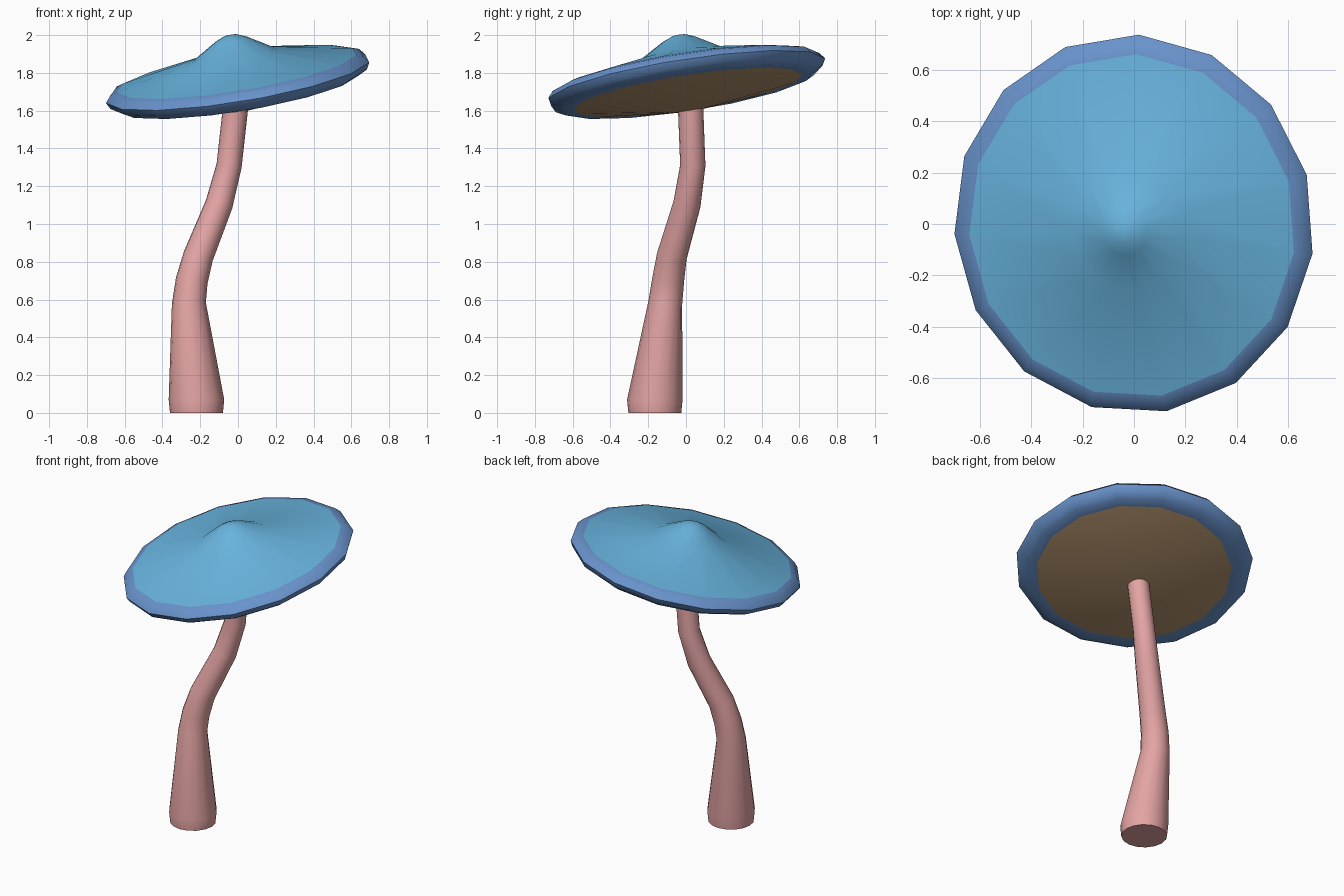
import bpy
import bmesh
from math import cos, sin, pi, radians
from mathutils import Vector, Matrix

cube = bpy.data.objects.get("Cube")
if cube:
    bpy.data.objects.remove(cube, do_unlink=True)


def material(name, rgb):
    mat = bpy.data.materials.new(name)
    mat.use_nodes = True
    colour = (*rgb, 1.0)
    mat.diffuse_color = colour
    bsdf = next(n for n in mat.node_tree.nodes if n.type == 'BSDF_PRINCIPLED')
    bsdf.inputs["Base Color"].default_value = colour
    return mat


def loft(name, rings, mat):
    """Skin a list of rings; a ring with one point is a pole."""
    bm = bmesh.new()
    loops = [[bm.verts.new(p) for p in ring] for ring in rings]
    for a, b in zip(loops, loops[1:]):
        n = max(len(a), len(b))
        for i in range(n):
            j = (i + 1) % n
            if len(a) == 1:
                bm.faces.new((a[0], b[i], b[j]))
            elif len(b) == 1:
                bm.faces.new((a[i], a[j], b[0]))
            else:
                bm.faces.new((a[i], a[j], b[j], b[i]))
    for end in (loops[0], loops[-1]):
        if name == "stem":
            bm.faces.new(end)
    mesh = bpy.data.meshes.new(name)
    bm.normal_update()
    bm.to_mesh(mesh)
    bm.free()
    mesh.materials.append(mat)
    mesh.shade_smooth()
    mesh.set_sharp_from_angle(angle=radians(40))
    obj = bpy.data.objects.new(name, mesh)
    bpy.context.collection.objects.link(obj)
    return obj


# Cap: three lathed bands sharing one tilted axis
SIDES = 15
axis = Vector((-0.163, -0.155, 1)).normalized()
tilt = Vector((0, 0, 1)).rotation_difference(axis).to_matrix().to_4x4()
cap_frame = Matrix.Translation((0, 0, 1.76)) @ tilt


def cap_ring(r, h):
    if r == 0:
        return [cap_frame @ Vector((0, 0, h))]
    angles = [radians(15.7) + 2 * pi * i / SIDES for i in range(SIDES)]
    return [cap_frame @ Vector((0.975 * r * cos(a), 1.025 * r * sin(a), h))
            for a in angles]


def cap_band(name, profile, mat):
    # profiles run from the underside up and over, so faces point outward
    return loft(name, [cap_ring(r, h) for r, h in profile], mat)


cap_band("gills", [(0, -0.17), (0.6, -0.065)],
         material("tan", (0.46, 0.30, 0.16)))
cap_band("cap_rim", [(0.6, -0.065), (0.66, -0.062), (0.71, -0.035), (0.728, 0),
                     (0.70, 0.034), (0.66, 0.046)],
         material("denim blue", (0.14, 0.29, 0.60)))
cap_band("cap_top", [(0.66, 0.046), (0.23, 0.135), (0.09, 0.22),
                     (0.04, 0.242), (0, 0.248)],
         material("sky blue", (0.14, 0.46, 0.74)))

# Stem: tapering tube along a bent path, each ring square to the path
path = [(-0.22, -0.165, 0, 0.14), (-0.22, -0.165, 0.07, 0.147),
        (-0.26, -0.11, 0.58, 0.09), (-0.245, -0.095, 0.70, 0.085),
        (-0.21, -0.075, 0.83, 0.08), (-0.10, 0.005, 1.105, 0.073),
        (-0.047, 0.036, 1.31, 0.067), (-0.015, 0.025, 1.6, 0.067),
        (-0.01, 0.02, 1.7, 0.067)]
points = [Vector(p[:3]) for p in path]
up = Vector((0, 0, 1))
stem_rings = []
for i, p in enumerate(points):
    before, after = points[max(i - 1, 0)], points[min(i + 1, len(points) - 1)]
    direction = after - before if i > 1 else up
    turn = up.rotation_difference(direction.normalized())
    r = path[i][3]
    stem_rings.append([p + turn @ Vector((r * cos(a), r * sin(a), 0))
                       for a in (2 * pi * k / 16 for k in range(16))])
stem = loft("stem", stem_rings, material("dusty pink", (0.77, 0.37, 0.37)))

# Make the closed stem face outward
bm = bmesh.new()
bm.from_mesh(stem.data)
bmesh.ops.recalc_face_normals(bm, faces=bm.faces)
bm.to_mesh(stem.data)
bm.free()
